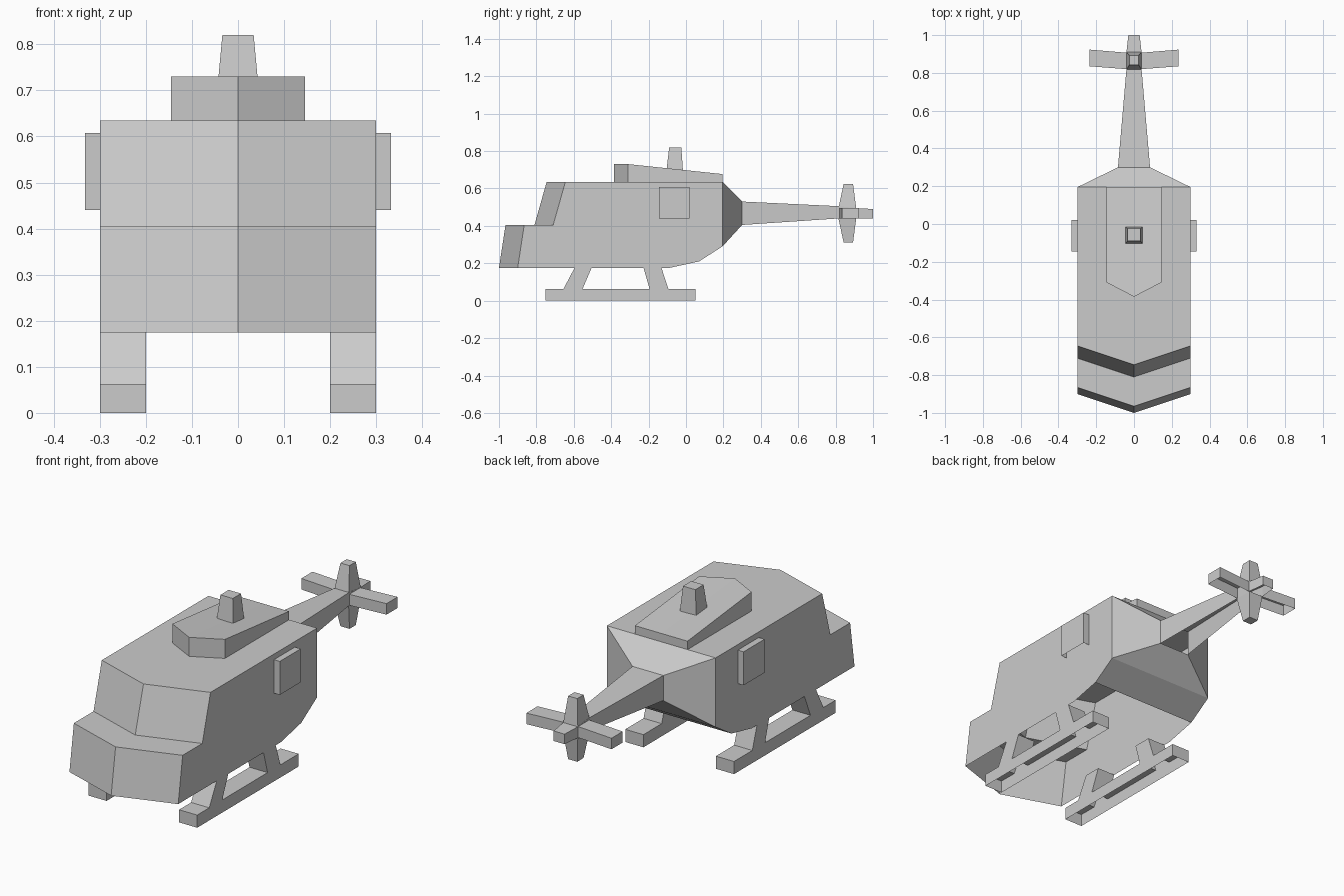
import bpy
import bmesh

cube = bpy.data.objects.get("Cube")
if cube:
    bpy.data.objects.remove(cube, do_unlink=True)

GREY = (0.6, 0.6, 0.6, 1)
grey = bpy.data.materials.new("plain grey")
grey.use_nodes = True
grey.diffuse_color = GREY
grey.node_tree.nodes["Principled BSDF"].inputs["Base Color"].default_value = GREY


def loft(name, rings, open_edges=(), caps=(True, True)):
    """Skin matching rings; open_edges are (segment, edge) pairs left as holes."""
    bm = bmesh.new()
    loops = [[bm.verts.new(p) for p in ring] for ring in rings]
    n = len(rings[0])
    for s, (a, b) in enumerate(zip(loops, loops[1:])):
        for i in range(n):
            if (s, i) not in open_edges:
                j = (i + 1) % n
                bm.faces.new((a[i], a[j], b[j], b[i]))
    for cap, loop in zip(caps, (loops[0], loops[-1])):
        if cap:
            bm.faces.new(loop)
    bmesh.ops.recalc_face_normals(bm, faces=bm.faces)
    mesh = bpy.data.meshes.new(name)
    bm.to_mesh(mesh)
    bm.free()
    mesh.materials.append(grey)
    obj = bpy.data.objects.new(name, mesh)
    bpy.context.collection.objects.link(obj)
    return obj


def section(x, profile):
    return [(x, y, z) for y, z in profile]


def ring_y(y, w, z0, z1):
    # Edge 0 of the ring is its underside
    return [(-w, y, z0), (w, y, z0), (w, y, z1), (-w, y, z1)]


def ring_z(z, w, y0, y1):
    return [(-w, y0, z), (w, y0, z), (w, y1, z), (-w, y1, z)]


def ring_x(x, y0, y1, z0, z1):
    return section(x, [(y0, z0), (y1, z0), (y1, z1), (y0, z1)])


# Cabin: side profile with a pointed front, hollow underneath
front = [(-0.9, 0.175), (-0.865, 0.405), (-0.71, 0.405), (-0.645, 0.635)]
rear = [(0.195, 0.635), (0.195, 0.29), (0.07, 0.21), (-0.09, 0.175)]
middle = [(y - 0.1, z) for y, z in front]
holes = {(s, e) for s in (0, 1) for e in (4, 6, 7)}
loft("cabin", [section(-0.3, front + rear), section(0, middle + rear),
               section(0.3, front + rear)], holes)

# Tapered rear and tail boom, open below behind the taper
loft("tail_boom", [ring_y(0.195, 0.3, 0.29, 0.635), ring_y(0.3, 0.085, 0.405, 0.53),
                   ring_y(0.82, 0.04, 0.44, 0.505), ring_y(0.91, 0.04, 0.44, 0.495),
                   ring_y(1.0, 0.03, 0.44, 0.49)],
     {(1, 0), (3, 0)}, (False, True))

# Roof housing with a pointed front
side = [(-0.31, 0.635), (-0.31, 0.73), (0.195, 0.677), (0.195, 0.635)]
nose = [(-0.385, 0.635), (-0.385, 0.73), (0.195, 0.677), (0.195, 0.635)]
loft("roof_housing", [section(-0.145, side), section(0, nose), section(0.145, side)],
     {(0, 3), (1, 3)})

# Rotor mast
loft("rotor_mast", [ring_z(0.69, 0.046, -0.105, -0.016),
                    ring_z(0.82, 0.034, -0.09, -0.025)], caps=(False, True))

# Tail rotor: upright blades
for name, root, tip in (("upper", 0.495, 0.625), ("lower", 0.44, 0.31)):
    loft(name + "_tail_blade", [ring_z(root, 0.04, 0.815, 0.91),
                                ring_z(tip, 0.025, 0.843, 0.893)], caps=(False, True))

# Paired parts: side blades, side pods and landing skids
skid = [(-0.75, 0), (-0.75, 0.063), (-0.655, 0.063), (-0.596, 0.175),
        (-0.505, 0.175), (-0.553, 0.063), (-0.195, 0.063), (-0.227, 0.175),
        (-0.131, 0.175), (-0.094, 0.063), (0.05, 0.063), (0.05, 0)]
for label, s in (("left", 1), ("right", -1)):
    loft(label + "_tail_blade", [ring_x(s * 0.04, 0.82, 0.907, 0.44, 0.495),
                                 ring_x(s * 0.235, 0.835, 0.923, 0.44, 0.495)],
         {(0, 0)}, (False, True))
    loft(label + "_side_pod", [ring_x(s * 0.3, -0.145, 0.02, 0.44, 0.607),
                               ring_x(s * 0.332, -0.145, 0.02, 0.44, 0.607)],
         {(0, 0)}, (False, True))
    loft(label + "_skid", [section(s * 0.2, skid), section(s * 0.3, skid)],
         {(0, 3), (0, 7), (0, 11)})
